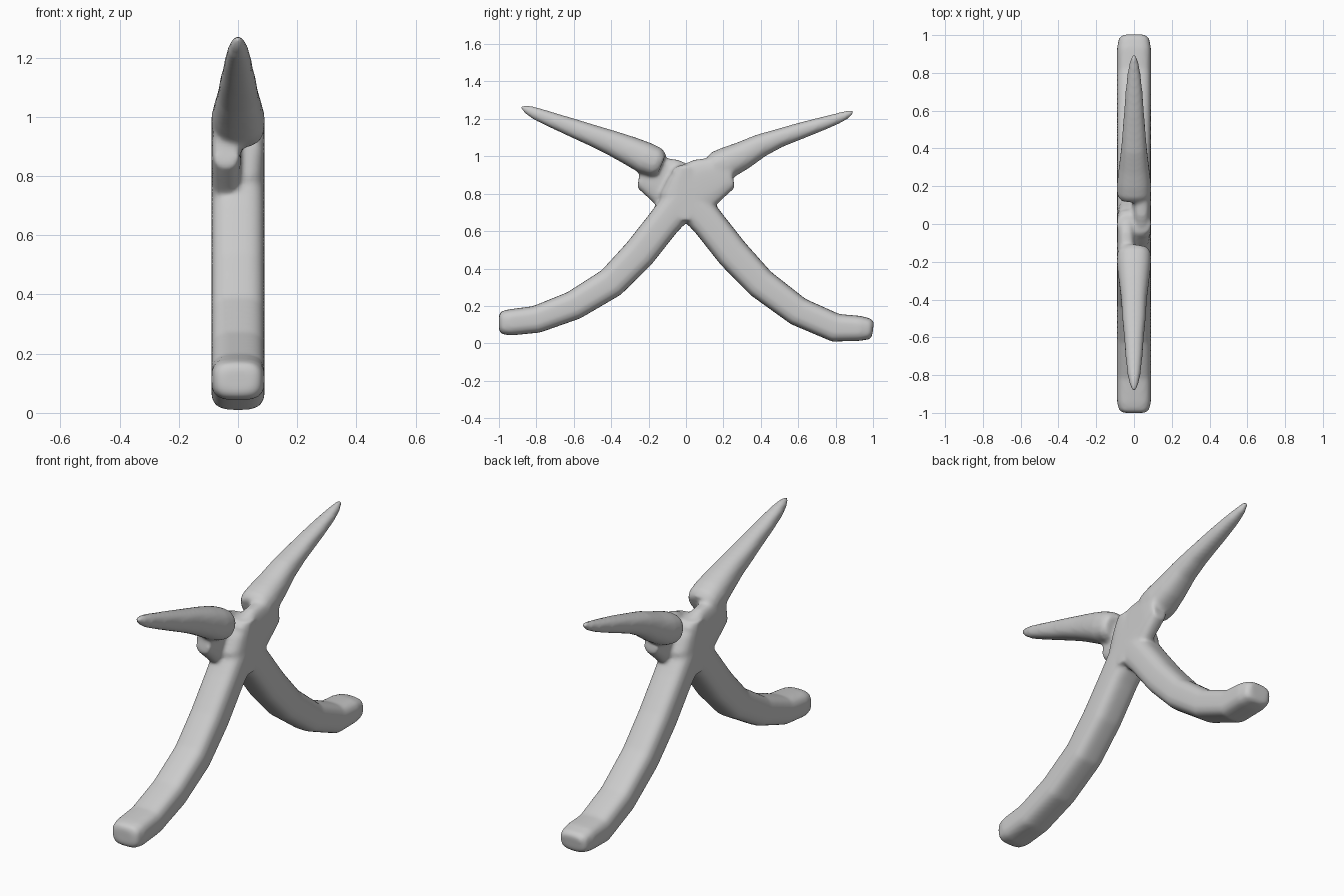
import bpy, bmesh, math
from mathutils import Vector

cube = bpy.data.objects.get("Cube")
if cube:
    bpy.data.objects.remove(cube)

W = 0.09      # half thickness of the flat body
SIDES = 32

gray = bpy.data.materials.new("soft_gray")
gray.use_nodes = True
tone = (0.6, 0.6, 0.6, 1)
gray.diffuse_color = tone
gray.node_tree.nodes["Principled BSDF"].inputs["Base Color"].default_value = tone

bm = bmesh.new()


def limb(stations, power=3.0):
    """Loft rounded sections; each station is y, z, radius, x centre, x half width."""
    path = [Vector((0, s[0], s[1])) for s in stations]
    rings = []
    for i, (y, z, r, xc, hw) in enumerate(stations):
        tangent = (path[min(i + 1, len(path) - 1)] - path[max(i - 1, 0)]).normalized()
        up = Vector((0, -tangent.z, tangent.y))
        ring = []
        for k in range(SIDES):
            a = math.tau * k / SIDES
            c, s = math.cos(a), math.sin(a)
            u = math.copysign(abs(c) ** (2 / power), c) * hw
            v = math.copysign(abs(s) ** (2 / power), s) * r
            ring.append(bm.verts.new(path[i] + up * v + Vector((xc + u, 0, 0))))
        rings.append(ring)
    for a, b in zip(rings, rings[1:]):
        for k in range(SIDES):
            n = (k + 1) % SIDES
            bm.faces.new((a[k], a[n], b[n], b[k]))
    bm.faces.new(rings[0][::-1])
    bm.faces.new(rings[-1])


def leg(side, points):
    limb([(side * y, z, r, 0, w) for y, z, r, w in points], 3.2)


def horn(side, points):
    limb([(side * y, z, r, 0, w) for y, z, r, w in points], 2.4)


# Legs, from rounded foot to the crossing
front_foot = [(1.0, .11, .045, .06), (.985, .11, .062, .08), (.94, .112, .07, W), (.8, .128, .073, W)]
back_foot = [(1.0, .075, .04, .06), (.985, .077, .055, .08), (.93, .08, .067, W), (.8, .083, .076, W)]
front_shin = [(.6, .203, .078, W), (.4, .325, .083, W)]
back_shin = [(.6, .17, .078, W), (.4, .32, .083, W)]
thigh = [(.25, .48, .088, W), (.12, .645, .088, W), (0, .79, .1, W)]
leg(-1, front_foot + front_shin + thigh)
leg(1, back_foot + back_shin + thigh)

# Tapering horns
horn(-1, [(.885, 1.268, .008, .008), (.85, 1.25, .024, .022), (.8, 1.227, .034, .034),
          (.7, 1.188, .042, .045), (.6, 1.15, .05, .052), (.5, 1.112, .057, .062),
          (.4, 1.073, .066, .068), (.3, 1.03, .077, .08), (.22, .992, .085, W),
          (.16, .968, .08, W), (.13, .955, .06, .075)])
horn(1, [(.9, 1.243, .008, .008), (.86, 1.222, .023, .022), (.8, 1.198, .03, .034),
         (.7, 1.165, .038, .045), (.6, 1.132, .045, .052), (.5, 1.098, .05, .06),
         (.4, 1.058, .062, .068), (.3, 1.003, .076, .08), (.22, .965, .085, W),
         (.16, .945, .08, W), (.13, .935, .06, .075)])

# Half-thickness shoulders, on opposite faces of the body
for side in (-1, 1):
    xc, hw = side * .04, .05
    limb([(0, .8, .15, xc, hw), (side * .1, .86, .135, xc, hw),
          (side * .18, .89, .11, xc, hw), (side * .25, .9, .07, xc, hw * .9)], 3)

# Full-thickness crossing
limb([(0, .66, .06, 0, W), (0, .72, .13, 0, W), (0, .8, .14, 0, W),
      (0, .88, .1, 0, W), (0, .95, .05, 0, W)], 3)

bmesh.ops.recalc_face_normals(bm, faces=bm.faces)
mesh = bpy.data.meshes.new("crossed_body")
bm.to_mesh(mesh)
bm.free()
mesh.materials.append(gray)
body = bpy.data.objects.new("crossed_body", mesh)
bpy.context.collection.objects.link(body)

# Fuse the limbs into one soft skin
fuse = body.modifiers.new("fuse", 'REMESH')
fuse.mode = 'VOXEL'
fuse.voxel_size = 0.011
fuse.use_smooth_shade = True
soften = body.modifiers.new("soften", 'SMOOTH')
soften.factor = 0.5
soften.iterations = 8
